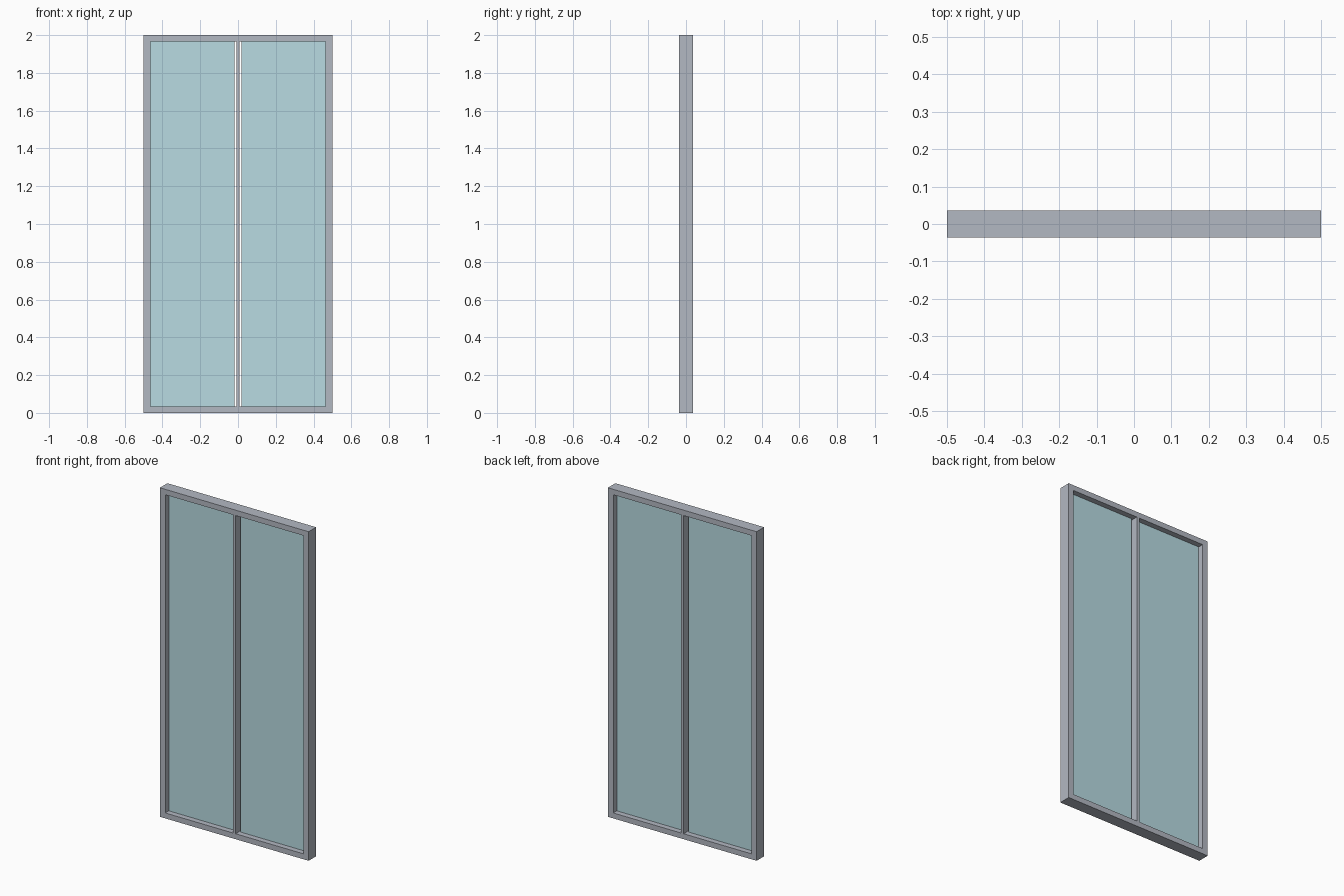
import bpy, bmesh
from mathutils import Vector

if "Cube" in bpy.data.objects:
    bpy.data.objects.remove(bpy.data.objects["Cube"])

W, H = 1.0, 2.0        # outer size
RIM = 0.036            # visible width of frame sides
RAIL = 0.033           # visible height of top and bottom rails
D = 0.072              # frame depth
BAR = 0.009            # half width of centre bar
GAP = 0.018            # inner edge of each pane


def material(name, color):
    mat = bpy.data.materials.new(name)
    mat.diffuse_color = (*color, 1)
    mat.use_nodes = True
    mat.node_tree.nodes["Principled BSDF"].inputs["Base Color"].default_value = mat.diffuse_color
    return mat


def finish(name, bm, mat):
    mesh = bpy.data.meshes.new(name)
    bmesh.ops.recalc_face_normals(bm, faces=bm.faces)
    bm.to_mesh(mesh)
    bm.free()
    mesh.materials.append(mat)
    bpy.context.collection.objects.link(bpy.data.objects.new(name, mesh))


def box(name, lo, hi, mat):
    lo, hi = Vector(lo), Vector(hi)
    bm = bmesh.new()
    bmesh.ops.create_cube(bm, size=1)
    bmesh.ops.scale(bm, vec=hi - lo, verts=bm.verts)
    bmesh.ops.translate(bm, vec=(lo + hi) / 2, verts=bm.verts)
    finish(name, bm, mat)


metal = material("metal", (0.45, 0.48, 0.54))
glass = material("glass", (0.48, 0.71, 0.76))

# Outer frame: one closed ring, joining outer and inner rectangles front and back
bm = bmesh.new()
loops = []
for inset_x, inset_z, y in ((0, 0, -D / 2), (RIM, RAIL, -D / 2),
                            (RIM, RAIL, D / 2), (0, 0, D / 2)):
    x, z0, z1 = W / 2 - inset_x, inset_z, H - inset_z
    loops.append([bm.verts.new(p) for p in
                  ((-x, y, z0), (x, y, z0), (x, y, z1), (-x, y, z1))])
for a, b in zip(loops, loops[1:] + loops[:1]):
    for i in range(4):
        j = (i + 1) % 4
        bm.faces.new((a[i], a[j], b[j], b[i]))
finish("frame", bm, metal)

# Centre bar, as deep as the frame
box("centre_bar", (-BAR, -D / 2, RAIL), (BAR, D / 2, H - RAIL), metal)

# Two panes, with a narrow slot beside the centre bar
for side, x0, x1 in (("left", RIM - W / 2, -GAP), ("right", GAP, W / 2 - RIM)):
    box(side + "_pane", (x0, -0.002, RAIL), (x1, 0.002, H - RAIL), glass)
